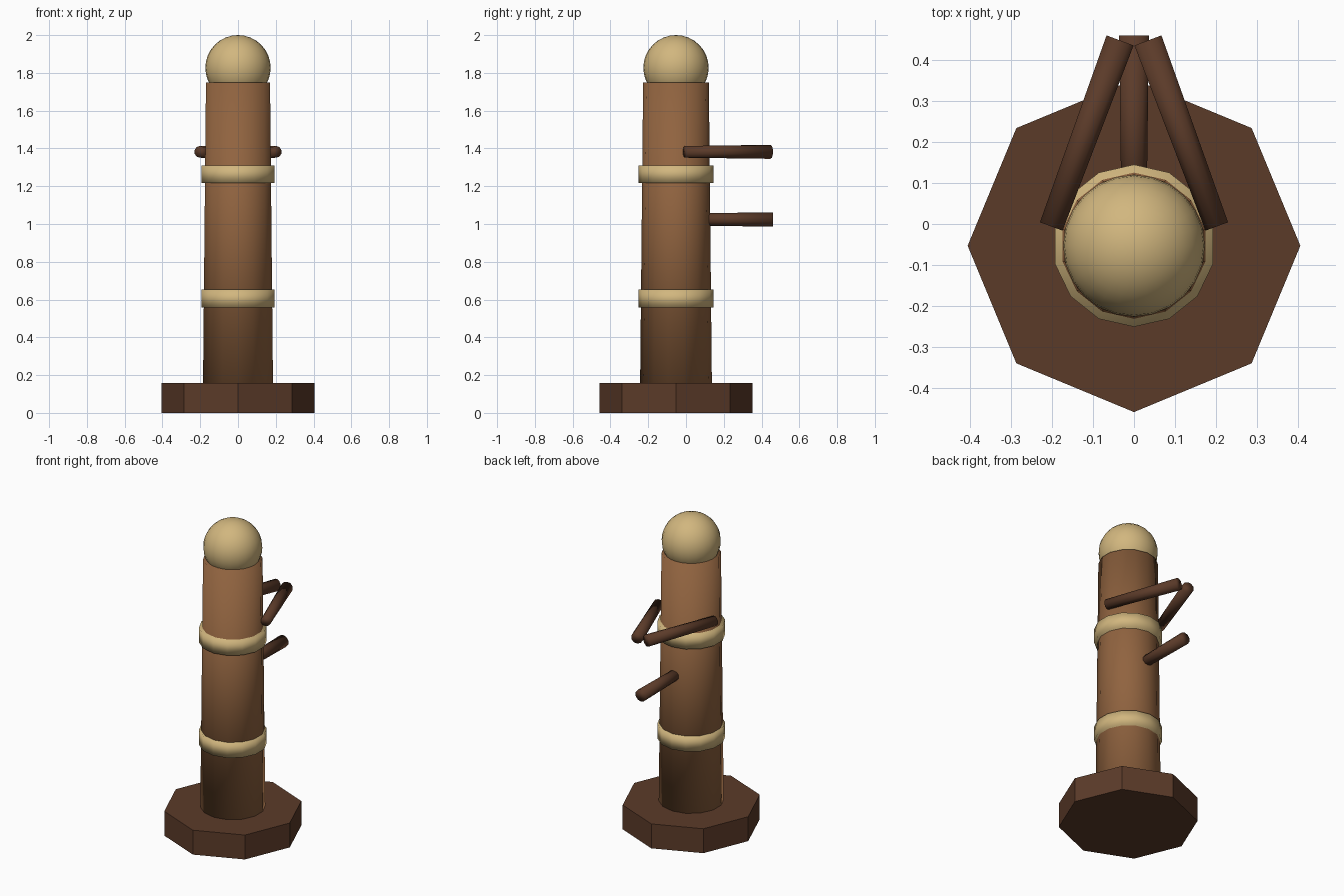
import bpy
from mathutils import Vector

if "Cube" in bpy.data.objects:
    bpy.data.objects.remove(bpy.data.objects["Cube"])

CY = -0.053  # y of the post axis


def material(name, rgb):
    m = bpy.data.materials.new(name)
    m.diffuse_color = (*rgb, 1)
    m.use_nodes = True
    m.node_tree.nodes["Principled BSDF"].inputs["Base Color"].default_value = m.diffuse_color
    return m


wood = material("wood", (0.28, 0.125, 0.05))
dark = material("dark_wood", (0.105, 0.043, 0.022))
rope = material("straw", (0.64, 0.47, 0.21))


def finish(name, mat, smooth):
    ob = bpy.context.object
    ob.name = name
    ob.data.materials.append(mat)
    if smooth == "full":
        bpy.ops.object.shade_smooth()
    elif smooth == "angle":
        bpy.ops.object.shade_smooth_by_angle()
    return ob


def rod(name, a, b, r1, r2, sides, mat, smooth):
    """Tapered rod from point a (radius r1) to point b (radius r2)."""
    a, b = Vector(a), Vector(b)
    d = b - a
    upright = abs(d.x) + abs(d.y) < 1e-6
    rot = (0, 0, 0) if upright else d.to_track_quat('Z', 'Y').to_euler()
    bpy.ops.mesh.primitive_cone_add(vertices=sides, radius1=r1, radius2=r2,
                                    depth=d.length, location=(a + b) / 2,
                                    rotation=rot)
    return finish(name, mat, smooth)


# Octagonal foot
rod("base", (0, CY, 0), (0, CY, 0.157), 0.406, 0.406, 8, dark, None)

# Tapered post
rod("post", (0, CY, 0.15), (0, CY, 1.75), 0.19, 0.174, 14, wood, "full")

# Wrapped bands
for name, z in (("lower_band", 0.605), ("upper_band", 1.264)):
    rod(name, (0, CY, z - 0.047), (0, CY, z + 0.047), 0.198, 0.198, 14, rope, "full")

# Rounded head
bpy.ops.mesh.primitive_uv_sphere_add(segments=24, ring_count=16, radius=0.173,
                                     location=(0, CY, 1.827))
finish("head", rope, "full")

# Pair of upper arms converging at the back
for name, s in (("left_arm", -1), ("right_arm", 1)):
    rod(name, (s * 0.202, -0.006, 1.382), (s * 0.034, 0.448, 1.382),
        0.031, 0.037, 10, dark, "full")

# Single lower arm
rod("lower_arm", (0, 0, 1.024), (0, 0.46, 1.024), 0.032, 0.038, 10, dark, "full")
